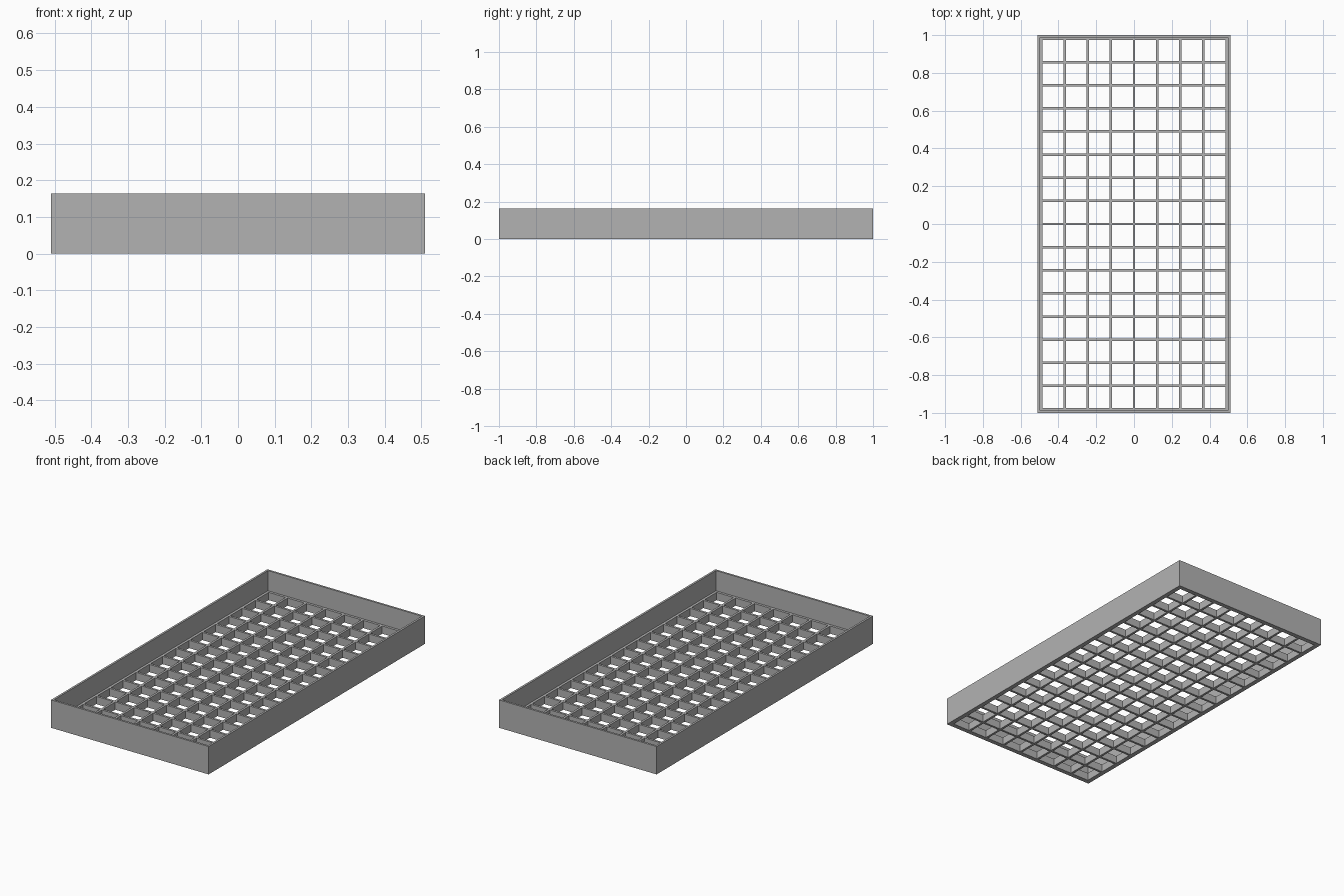
import bpy, bmesh

cube = bpy.data.objects.get("Cube")
if cube:
    bpy.data.objects.remove(cube)

HALF_X, HALF_Y, HEIGHT = 0.51, 1.0, 0.163
PITCH, BAR, FLOOR = 0.1225, 0.013, 0.045
WALL = 0.012
COLS, ROWS = 8, 16
LEDGE = HALF_X - (COLS * PITCH - BAR) / 2   # border from outside to first opening

grey = bpy.data.materials.new("plain_grey")
grey.use_nodes = True
grey.diffuse_color = (0.45, 0.45, 0.45, 1)
grey.node_tree.nodes["Principled BSDF"].inputs["Base Color"].default_value = (0.45, 0.45, 0.45, 1)


def finish(bm, name):
    bmesh.ops.recalc_face_normals(bm, faces=bm.faces)
    mesh = bpy.data.meshes.new(name)
    bm.to_mesh(mesh)
    bm.free()
    mesh.materials.append(grey)
    obj = bpy.data.objects.new(name, mesh)
    bpy.context.collection.objects.link(obj)
    return obj


# Tray rim: a stepped profile of (inset, height) carried round the rectangle
profile = [(0, 0), (0, HEIGHT), (WALL, HEIGHT), (WALL, FLOOR), (LEDGE, FLOOR), (LEDGE, 0)]
bm = bmesh.new()
rings = []
for inset, z in profile:
    x, y = HALF_X - inset, HALF_Y - inset
    rings.append([bm.verts.new((sx * x, sy * y, z))
                  for sx, sy in ((-1, -1), (1, -1), (1, 1), (-1, 1))])
for a, b in zip(rings, rings[1:] + rings[:1]):
    for i in range(4):
        j = (i + 1) % 4
        bm.faces.new((a[i], a[j], b[j], b[i]))
finish(bm, "tray_rim")


# Floor lattice: bar and opening edges alternate, openings are left out
def edges(count, half):
    inner = half - LEDGE
    lines = [-inner]
    for k in range(1, count):
        centre = (k - count / 2) * PITCH
        lines += [centre - BAR / 2, centre + BAR / 2]
    return lines + [inner]


xs, ys = edges(COLS, HALF_X), edges(ROWS, HALF_Y)
bm = bmesh.new()
grid = [[bm.verts.new((x, y, 0)) for y in ys] for x in xs]
for i in range(len(xs) - 1):
    for j in range(len(ys) - 1):
        if i % 2 or j % 2:
            bm.faces.new((grid[i][j], grid[i + 1][j], grid[i + 1][j + 1], grid[i][j + 1]))
bmesh.ops.delete(bm, geom=[v for v in bm.verts if not v.link_faces], context='VERTS')
bottom = list(bm.faces)
top = bmesh.ops.extrude_face_region(bm, geom=bottom, use_keep_orig=True)
for v in top["geom"]:
    if isinstance(v, bmesh.types.BMVert):
        v.co.z = FLOOR
# Bar ends are buried against the rim
ends = [f for f in bm.faces
        if all(abs(abs(v.co.x) - xs[-1]) < 1e-5 for v in f.verts)
        or all(abs(abs(v.co.y) - ys[-1]) < 1e-5 for v in f.verts)]
bmesh.ops.delete(bm, geom=ends, context='FACES_ONLY')
finish(bm, "floor_lattice")
